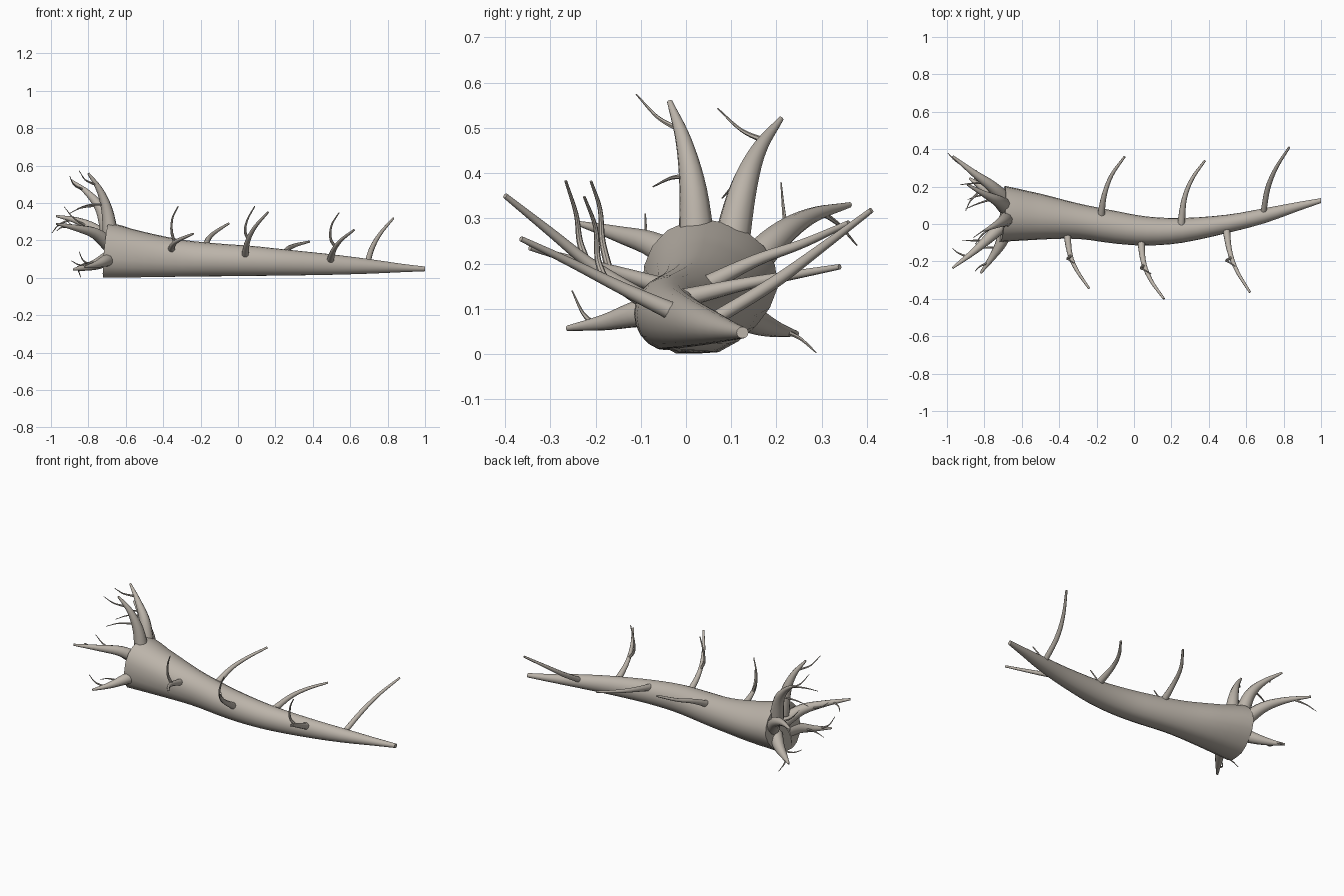
import bpy, bmesh, math
from mathutils import Vector

bark = bpy.data.materials.new("bark")
bark.diffuse_color = (0.50, 0.455, 0.40, 1)


def spline(vals, n):
    """Catmull-Rom resampling of a list of vectors."""
    p = [2 * vals[0] - vals[1]] + vals + [2 * vals[-1] - vals[-2]]
    out = []
    for i in range(1, len(p) - 2):
        a, b, c, d = p[i - 1:i + 3]
        for k in range(n):
            t = k / n
            out.append(0.5 * (2 * b + (c - a) * t + (2 * a - 5 * b + 4 * c - d) * t * t
                              + (3 * b - a - 3 * c + d) * t ** 3))
    return out + [vals[-1]]


def skin(name, rings):
    """Skin a list of point rings and cap both ends."""
    bm = bmesh.new()
    vr = [[bm.verts.new(p) for p in r] for r in rings]
    n = len(vr[0])
    for a, b in zip(vr, vr[1:]):
        for i in range(n):
            bm.faces.new((a[i], a[(i + 1) % n], b[(i + 1) % n], b[i]))
    bm.faces.new(vr[0][::-1])
    bm.faces.new(vr[-1])
    bmesh.ops.recalc_face_normals(bm, faces=bm.faces)
    me = bpy.data.meshes.new(name)
    bm.to_mesh(me)
    bm.free()
    me.materials.append(bark)
    ob = bpy.data.objects.new(name, me)
    bpy.context.collection.objects.link(ob)
    bpy.ops.object.select_all(action='DESELECT')
    ob.select_set(True)
    bpy.context.view_layer.objects.active = ob
    bpy.ops.object.shade_smooth_by_angle(angle=math.radians(40))
    return ob


def tube(name, pts, radii, sides=10):
    """Tapered limb along a smooth path."""
    path = spline([Vector(p) for p in pts], 5)
    rad = [r.x for r in spline([Vector((r, 0, 0)) for r in radii], 5)]
    u, rings = None, []
    for i, p in enumerate(path):
        t = (path[min(i + 1, len(path) - 1)] - path[max(i - 1, 0)]).normalized()
        u = (u - t * u.dot(t)).normalized() if u else t.orthogonal().normalized()
        w = t.cross(u)
        rings.append([p + rad[i] * (math.cos(a) * u + math.sin(a) * w)
                      for a in (2 * math.pi * k / sides for k in range(sides))])
    return skin(name, rings)


# trunk: x, y min, y max, z min, z max
prof = [(-0.70, -0.10, 0.20, 0.001, 0.298), (-0.50, -0.085, 0.16, 0.003, 0.245),
        (-0.30, -0.08, 0.11, 0.006, 0.203), (-0.10, -0.105, 0.07, 0.008, 0.182),
        (0.07, -0.115, 0.04, 0.010, 0.170), (0.26, -0.10, 0.032, 0.012, 0.150),
        (0.50, -0.048, 0.05, 0.016, 0.125), (0.70, 0.005, 0.085, 0.022, 0.100),
        (0.88, 0.07, 0.118, 0.030, 0.074), (1.00, 0.112, 0.138, 0.035, 0.060)]
rings = []
cols = [spline([Vector((p[0], p[i], p[i + 1])) for p in prof], 3) for i in (1, 3)]
for (x, y0, y1), (_, z0, z1) in zip(*cols):
    ring = []
    for k in range(20):
        a = 2 * math.pi * k / 20
        flare = max(0, -x - 0.2)                       # lumpier, slanted at the root end
        m = 1 + 0.06 * flare * math.sin(3 * a + 1)
        y = (y0 + y1) / 2 + (y1 - y0) / 2 * math.cos(a) * m - 0.05 * flare * min(0, math.sin(a)) * -1
        z = (z0 + z1) / 2 + (z1 - z0) / 2 * max(math.sin(a) * (m + 0.04), -1) * (1 if math.sin(a) < 0 else 0.97)
        dx = (0.015 * math.sin(a) + 0.012 * math.cos(a) - 0.004) if x < -0.6 else 0
        ring.append((x + dx, y + 0.0, z))
    rings.append(ring)
skin("trunk", rings)

# side branches
branches = [
    [(-0.18, 0.02, 0.14), (-0.16, 0.15, 0.205), (-0.12, 0.26, 0.245), (-0.05, 0.36, 0.29)],
    [(0.25, -0.02, 0.12), (0.268, 0.13, 0.155), (0.31, 0.24, 0.175), (0.38, 0.34, 0.193)],
    [(0.69, 0.05, 0.07), (0.715, 0.19, 0.155), (0.76, 0.30, 0.235), (0.83, 0.41, 0.318)],
    [(-0.36, -0.02, 0.14), (-0.345, -0.15, 0.18), (-0.31, -0.24, 0.205), (-0.24, -0.345, 0.235)],
    [(0.035, -0.06, 0.10), (0.05, -0.20, 0.19), (0.09, -0.30, 0.27), (0.16, -0.40, 0.35)],
    [(0.49, 0.0, 0.08), (0.51, -0.14, 0.145), (0.55, -0.25, 0.20), (0.62, -0.365, 0.255)]]
for i, b in enumerate(branches):
    r0 = 0.016 if i == 2 else 0.022
    tube(f"branch_{i + 1}", b, (r0, 0.014, 0.010, 0.006))

# upright twigs on the front branches
twigs = [
    [(-0.338, -0.17, 0.185), (-0.355, -0.185, 0.25), (-0.35, -0.19, 0.32), (-0.32, -0.21, 0.382)],
    [(0.055, -0.22, 0.205), (0.038, -0.235, 0.25), (0.05, -0.243, 0.31), (0.09, -0.266, 0.383)],
    [(0.52, -0.18, 0.165), (0.495, -0.195, 0.21), (0.50, -0.20, 0.28), (0.54, -0.225, 0.348)]]
for i, t in enumerate(twigs):
    tube(f"twig_{i + 1}", t, (0.009, 0.007, 0.005, 0.003), 8)

# roots: four path points
roots = [
    [(-0.68, 0.025, 0.22), (-0.70, 0.016, 0.36), (-0.74, -0.005, 0.47), (-0.80, -0.036, 0.558)],
    [(-0.69, 0.095, 0.22), (-0.73, 0.125, 0.36), (-0.80, 0.16, 0.45), (-0.89, 0.21, 0.52)],
    [(-0.68, 0.12, 0.17), (-0.76, 0.20, 0.255), (-0.86, 0.275, 0.305), (-0.97, 0.362, 0.33)],
    [(-0.68, 0.02, 0.17), (-0.76, -0.06, 0.235), (-0.86, -0.15, 0.265), (-0.97, -0.235, 0.288)],
    [(-0.68, -0.01, 0.10), (-0.71, -0.10, 0.09), (-0.76, -0.18, 0.07), (-0.82, -0.262, 0.057)],
    [(-0.68, 0.09, 0.11), (-0.75, 0.15, 0.075), (-0.82, 0.20, 0.055), (-0.88, 0.245, 0.045)]]
# rootlet tips, two per root
tips = [[(-0.85, -0.11, 0.574), (-0.86, -0.073, 0.37)],
        [(-0.90, 0.07, 0.543), (-0.90, 0.08, 0.345)],
        [(-0.995, 0.378, 0.24), (-0.93, 0.21, 0.38)],
        [(-0.97, -0.13, 0.25), (-0.92, -0.09, 0.31)],
        [(-0.85, -0.252, 0.14), (-0.86, -0.13, 0.06)],
        [(-0.84, 0.288, 0.003), (-0.89, 0.13, 0.09)]]
for i, (r, tt) in enumerate(zip(roots, tips)):
    tube(f"root_{i + 1}", r, (0.043, 0.031, 0.018, 0.006))
    for j, tip in enumerate(tt):
        s = Vector(r[2 - j]).lerp(Vector(r[3 - j]), 0.3)
        e = Vector(tip)
        mid = s.lerp(e, 0.5) + Vector((-0.012, 0, -0.012 if e.z > s.z else 0.008))
        tube(f"rootlet_{i + 1}_{j + 1}", [s, mid, e], (0.007, 0.004, 0.0015), 6)
